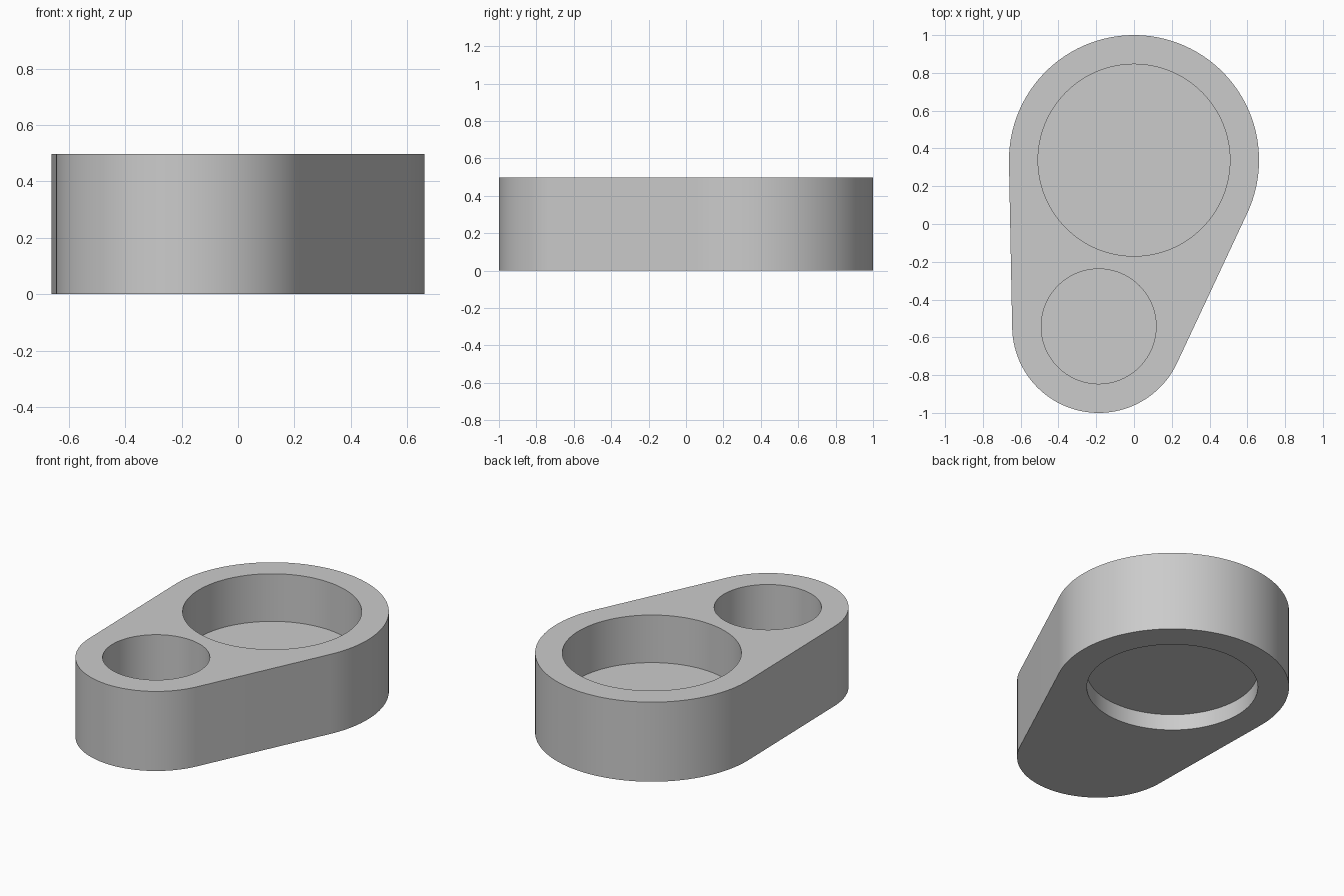
import bpy, bmesh, math
from mathutils import Vector

if "Cube" in bpy.data.objects:
    bpy.data.objects.remove(bpy.data.objects["Cube"], do_unlink=True)

HEIGHT = 0.498
BIG, BIG_R = Vector((0, 0.338)), 0.662
SMALL, SMALL_R = Vector((-0.187, -0.542)), 0.458

grey = bpy.data.materials.new("plain grey")
grey.use_nodes = True
grey.diffuse_color = (0.6, 0.6, 0.6, 1)
grey.node_tree.nodes["Principled BSDF"].inputs["Base Color"].default_value = (0.6, 0.6, 0.6, 1)


def arc(centre, radius, start, end, steps):
    angles = [start + (end - start) * i / steps for i in range(steps + 1)]
    return [centre + radius * Vector((math.cos(a), math.sin(a))) for a in angles]


def prism(name, outline, bottom, top):
    """Extrude a counter-clockwise outline between two heights."""
    bm = bmesh.new()
    face = bm.faces.new([bm.verts.new((p.x, p.y, bottom)) for p in outline])
    raised = bmesh.ops.extrude_face_region(bm, geom=[face], use_keep_orig=True)["geom"]
    for v in raised:
        if isinstance(v, bmesh.types.BMVert):
            v.co.z = top
    bmesh.ops.recalc_face_normals(bm, faces=bm.faces)
    mesh = bpy.data.meshes.new(name)
    bm.to_mesh(mesh)
    bm.free()
    mesh.materials.append(grey)
    obj = bpy.data.objects.new(name, mesh)
    bpy.context.collection.objects.link(obj)
    return obj


# Body: two round ends joined by their outer tangents
axis = BIG - SMALL
heading = math.atan2(axis.y, axis.x)
spread = math.acos((SMALL_R - BIG_R) / axis.length)
outline = arc(BIG, BIG_R, heading - spread, heading + spread, 96)
outline += arc(SMALL, SMALL_R, heading + spread, heading - spread + math.tau, 72)
body = prism("link_body", outline, 0, HEIGHT)
bpy.context.view_layer.objects.active = body
body.select_set(True)

# Blind round pockets: two from above, one shallow recess from below
pockets = [
    ("large_pocket", BIG, 0.508, 0.2, HEIGHT + 0.1),
    ("small_pocket", SMALL, 0.304, 0.2, HEIGHT + 0.1),
    ("under_recess", BIG, 0.485, -0.1, 0.1),
]
for name, centre, radius, bottom, top in pockets:
    cutter = prism(name, arc(centre, radius, 0, math.tau, 128)[:-1], bottom, top)
    cutter.hide_render = True
    cut = body.modifiers.new(name, "BOOLEAN")
    cut.operation = "DIFFERENCE"
    cut.solver = "EXACT"
    cut.object = cutter
    bpy.ops.object.modifier_apply(modifier=name)
    bpy.data.objects.remove(cutter, do_unlink=True)

bpy.ops.object.shade_smooth_by_angle(angle=math.radians(30))
